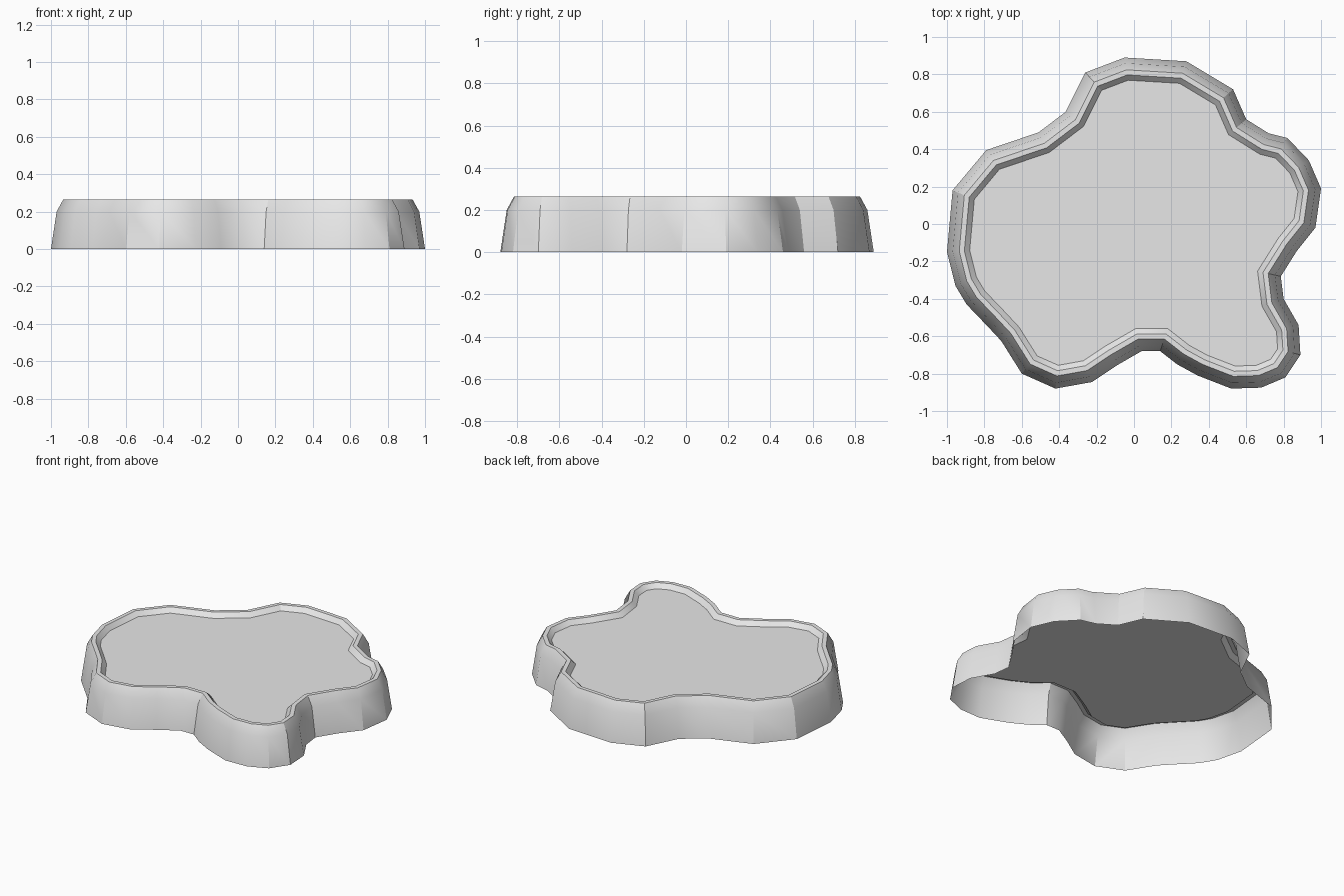
import bpy
import bmesh
import math
from mathutils import Vector

default_cube = bpy.data.objects.get("Cube")
if default_cube:
    bpy.data.objects.remove(default_cube, do_unlink=True)

# Material
stone = bpy.data.materials.new("pale_grey")
stone.use_nodes = True
grey = (0.8, 0.8, 0.8, 1.0)
stone.diffuse_color = grey
stone.node_tree.nodes["Principled BSDF"].inputs["Base Color"].default_value = grey

# Clockwise footprint of the lobed basin
footprint = [Vector(point) for point in (
    (-.05, .89), (.28, .87), (.53, .72), (.60, .56), (.72, .485), (.82, .46),
    (.935, .34), (1.0, .19), (.97, -.02), (.87, -.145), (.785, -.28), (.80, -.40),
    (.88, -.54), (.89, -.70), (.81, -.82), (.68, -.875), (.52, -.88), (.34, -.81),
    (.23, -.75), (.14, -.68), (.04, -.68), (-.09, -.755), (-.225, -.845),
    (-.42, -.88), (-.60, -.80), (-.71, -.625), (-.78, -.55), (-.895, -.43),
    (-.955, -.33), (-1.0, -.15), (-.97, .18), (-.79, .395), (-.51, .49),
    (-.365, .60), (-.26, .81),
)]

# Wall section: inward offset and height, from the base over the rim to the floor
section = ((0, 0), (.03, .2), (.065, .265), (.092, .265), (.12, .235))


def inward_normal(start, end):
    direction = (end - start).normalized()
    return Vector((direction.y, -direction.x))


def inset_outline(points, distance):
    """Move every edge inward by the same distance, with mitred corners."""
    result = []
    for index, point in enumerate(points):
        before = inward_normal(points[index - 1], point)
        after = inward_normal(point, points[(index + 1) % len(points)])
        result.append(point + (before + after) * distance / (1 + before.dot(after)))
    return result


def finish(name, bm):
    mesh = bpy.data.meshes.new(name)
    bm.to_mesh(mesh)
    bm.free()
    mesh.materials.append(stone)
    part = bpy.data.objects.new(name, mesh)
    bpy.context.collection.objects.link(part)
    bpy.ops.object.select_all(action="DESELECT")
    part.select_set(True)
    bpy.context.view_layer.objects.active = part
    bpy.ops.object.shade_smooth_by_angle(angle=math.radians(30))
    return part


# Basin wall with rim, open underneath
bm = bmesh.new()
rings = []
for distance, height in section:
    outline = inset_outline(footprint, distance)
    rings.append([bm.verts.new((p.x, p.y, height)) for p in outline])
for lower, upper in zip(rings, rings[1:]):
    for i in range(len(lower)):
        bm.faces.new((lower[i - 1], upper[i - 1], upper[i], lower[i]))
bm.normal_update()
finish("basin_wall", bm)

# Recessed floor
bm = bmesh.new()
distance, height = section[-1]
outline = inset_outline(footprint, distance)
bm.faces.new([bm.verts.new((p.x, p.y, height)) for p in reversed(outline)])
bm.normal_update()
finish("basin_floor", bm)
